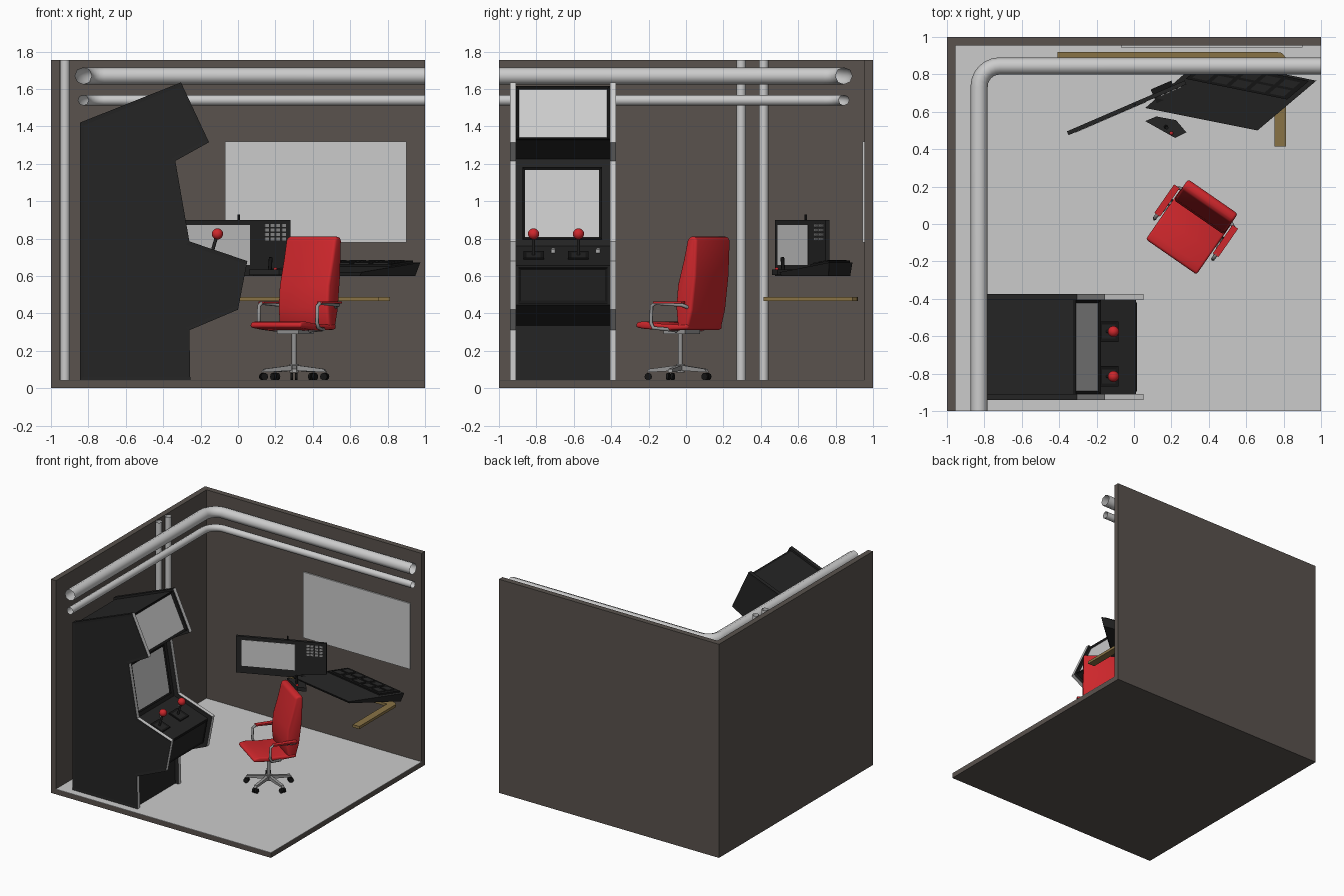
import bpy, bmesh, math
from mathutils import Matrix, Vector

if "Cube" in bpy.data.objects:
    bpy.data.objects.remove(bpy.data.objects["Cube"])

def mat(name, r, g, b):
    m = bpy.data.materials.new(name)
    m.diffuse_color = (r, g, b, 1)
    m.use_nodes = True
    m.node_tree.nodes["Principled BSDF"].inputs["Base Color"].default_value = m.diffuse_color
    return m

WALL = mat("wall_brown", .10, .085, .075)
BLACK = mat("black", .018, .018, .018)
DARK = mat("deep_black", .008, .008, .008)
RED = mat("red", .62, .02, .025)
WOOD = mat("wood", .25, .17, .06)
GREY = mat("light_grey", .6, .6, .6)
STEEL = mat("steel", .3, .3, .3)
I = Matrix.Identity(4)

def finish(bm, name, mats, M=I):
    bmesh.ops.recalc_face_normals(bm, faces=bm.faces)
    me = bpy.data.meshes.new(name)
    bm.to_mesh(me)
    bm.free()
    for m in mats:
        me.materials.append(m)
    ob = bpy.data.objects.new(name, me)
    bpy.context.collection.objects.link(ob)
    ob.matrix_world = M
    return ob

def prism(name, pts, axis, lo, hi, m, M=I, light_edges=(), inset=0):
    """Extrude a 2D profile along an axis."""
    bm = bmesh.new()
    put = {'x': lambda p, d: (d, p[0], p[1]), 'y': lambda p, d: (p[0], d, p[1]),
           'z': lambda p, d: (p[0], p[1], d)}[axis]
    a = [bm.verts.new(put(p, lo)) for p in pts]
    b = [bm.verts.new(put(p, hi)) for p in pts]
    caps = [bm.faces.new(a), bm.faces.new(b[::-1])]
    n = len(pts)
    for i in range(n):
        f = bm.faces.new((a[i], b[i], b[(i + 1) % n], a[(i + 1) % n]))
        f.material_index = 1 if i in light_edges else 0
    bmesh.ops.recalc_face_normals(bm, faces=bm.faces)
    if inset:
        for f in caps:
            bmesh.ops.inset_region(bm, faces=[f], thickness=inset, depth=-.002)
    return finish(bm, name, [m, GREY], M)

def box(name, x, y, z, m, M=I):
    return prism(name, [(x[0], y[0]), (x[1], y[0]), (x[1], y[1]), (x[0], y[1])], 'z', *z, m, M)

def tube(name, pts, r, m, M=I, res=2, caps=False):
    cu = bpy.data.curves.new(name, 'CURVE')
    cu.dimensions = '3D'
    cu.bevel_depth, cu.bevel_resolution, cu.use_fill_caps = r, res, caps
    s = cu.splines.new('POLY')
    s.points.add(len(pts) - 1)
    for p, c in zip(s.points, pts):
        p.co = (*c, 1)
    if m:
        cu.materials.append(m)
    ob = bpy.data.objects.new(name, cu)
    bpy.context.collection.objects.link(ob)
    ob.matrix_world = M
    bpy.ops.object.select_all(action='DESELECT')
    bpy.context.view_layer.objects.active = ob
    ob.select_set(True)
    bpy.ops.object.convert(target='MESH')
    return bpy.context.object

def ball(name, c, r, m):
    bm = bmesh.new()
    bmesh.ops.create_uvsphere(bm, u_segments=16, v_segments=10, radius=r)
    smooth(finish(bm, name, [m], Matrix.Translation(c)))

def smooth(ob, bevel=0):
    if bevel:
        md = ob.modifiers.new("round", 'BEVEL')
        md.width, md.segments, md.limit_method, md.angle_limit = bevel, 3, 'ANGLE', math.radians(50)
    for p in ob.data.polygons:
        p.use_smooth = True

# Room shell
box("floor_slab", (-1, 1), (-1, 1), (0, .04), WALL)
box("floor_surface", (-.955, 1), (-1, .955), (.04, .043), GREY)
box("left_wall", (-1, -.955), (-1, 1), (.04, 1.755), WALL)
box("back_wall", (-.955, 1), (.955, 1), (.04, 1.755), WALL)
box("wall_board", (-.07, .9), (.945, .955), (.78, 1.32), GREY)

# Pipes
for name, z, r in (("large_pipe", 1.67, .046), ("small_pipe", 1.54, .029)):
    k = .11
    bend = [(-.828 + k - k * math.cos(t), .845 - k + k * math.sin(t), z)
            for t in (i * math.pi / 12 for i in range(7))]
    tube(name, [(-.828, -1, z)] + bend + [(1, .845, z)], r, GREY)
for y in (.295, .415):
    tube("vertical_pipe", [(-.925, y, .04), (-.925, y, 1.755)], .026, GREY)

# Arcade cabinet sides and body
side = [(-.845, .043), (-.845, 1.42), (-.305, 1.635), (-.155, 1.315), (-.335, 1.215),
        (-.26, .785), (.05, .68), (0, .42), (-.26, .31), (-.255, .043)]
body = [(-.835, .043), (-.835, 1.405), (-.325, 1.61), (-.19, 1.325), (-.375, 1.225),
        (-.295, .76), (.01, .655), (-.03, .445), (-.29, .335), (-.285, .043)]
for y in (-.94, -.407):
    prism("cabinet_side", side, 'y', y, y + .032, BLACK, light_edges=range(2, 9), inset=.025)
prism("cabinet_body", body, 'y', -.908, -.407, BLACK)

def framed_panel(name, p0, p1, y0, y1, frame, depth, out, inner):
    """Slab on a sloped cabinet face with a recessed middle."""
    p0, p1 = Vector(p0), Vector(p1)
    d = (p1 - p0).normalized()
    n = Vector((-d.y, d.x))
    bm = bmesh.new()
    ring = lambda o: [bm.verts.new((q.x + n.x * o, y, q.y + n.y * o))
                      for q, y in ((p0, y0), (p1, y0), (p1, y1), (p0, y1))]
    a, b = ring(out), ring(-.004)
    front = bm.faces.new(a)
    for i in range(4):
        bm.faces.new((a[i], b[i], b[(i + 1) % 4], a[(i + 1) % 4]))
    bm.faces.new(b[::-1])
    bmesh.ops.recalc_face_normals(bm, faces=bm.faces)
    bmesh.ops.inset_region(bm, faces=[front], thickness=frame, depth=-depth)
    front.material_index = 1
    finish(bm, name, [DARK, inner])

framed_panel("marquee", (-.325, 1.61), (-.19, 1.325), -.908, -.407, .022, .012, .016, GREY)
framed_panel("game_screen", (-.367, 1.18), (-.301, .795), -.875, -.45, .02, .008, .012, GREY)
framed_panel("coin_door", (.008, .645), (-.028, .455), -.895, -.42, .02, .006, .008, BLACK)

# Joysticks and buttons
slope = lambda x: .76 - (x + .295) * .344
for y in (-.815, -.575):
    framed_panel("joystick_plate", (-.19, slope(-.19)), (-.085, slope(-.085)), y - .055, y + .055,
                 .025, .003, .01, BLACK)
    tube("joystick_stick", [(-.145, y, .705), (-.112, y, .82)], .009, BLACK, caps=True)
    ball("joystick_ball", (-.11, y, .825), .03, RED)
for y in (-.71, -.47):
    tube("button", [(-.2, y, .722), (-.192, y, .745)], .013, GREY, caps=True)

# Swivel chair
C = Matrix.Translation((.3, -.03, 0)) @ Matrix.Rotation(math.radians(-34.7), 4, 'Z')
smooth(prism("chair_seat", [(-.18, .325), (-.175, .352), (-.13, .358), (-.03, .345), (.1, .34), (.16, .345),
                            (.16, .315), (0, .308), (-.13, .318)], 'x', -.165, .165, RED, C), .012)
smooth(prism("chair_back", [(.09, .33), (.08, .43), (.09, .55), (.13, .69), (.155, .80), (.175, .81), (.205, .81),
                            (.215, .79), (.207, .6), (.185, .42), (.155, .31), (.1, .315)],
             'x', -.162, .162, RED, C), .015)
for s in (-1, 1):
    x = .19 * s
    tube("chair_arm", [(.15 * s, .16, .43), (x, .14, .445), (x, -.03, .455), (x, -.055, .44), (x, -.06, .35),
                       (x, -.045, .322), (.17 * s, .03, .315), (.08 * s, .03, .308)], .01, STEEL, C)
    box("arm_pad", (x - .018, x + .018), (-.035, .15), (.452, .464), RED, C)
tube("chair_column", [(0, 0, .085), (0, 0, .31)], .013, STEEL, C, 3, True)
box("seat_plate", (-.07, .07), (-.06, .08), (.29, .31), STEEL, C)
tube("chair_hub", [(0, 0, .085), (0, 0, .13)], .024, STEEL, C, 3, True)
for i in range(5):
    L = Matrix.Translation((.3, -.03, 0)) @ Matrix.Rotation(math.radians(72 * i - 90), 4, 'Z')
    prism("chair_leg", [(0, .095), (0, .125), (.17, .103), (.18, .085)], 'y', -.012, .012, STEEL, L)
    for s in (-.012, .012):
        tube("caster", [(.172, s - .007, .062), (.172, s + .007, .062)], .02, DARK, L, 3, True)

# Wooden desk rail
prism("desk_rail", [(-.41, .92), (.76, .92), (.79, .915), (.812, .89), (.812, .415), (.752, .415),
                    (.752, .86), (-.41, .86)], 'z', .467, .489, WOOD)

# Desk console: sloped tray, raised keys
A, B, Cc, D = (Vector(p) for p in ((.06, .62), (.66, .50), (.975, .766), (.37, .89)))
spot = lambda u, v: (A.lerp(B, u)).lerp(D.lerp(Cc, u), v)
top = lambda v: .62 + .052 * v

def console_block(name, u0, u1, v0, v1, h, m, base=None, shrink=0):
    bm = bmesh.new()
    uv = ((u0, v0), (u1, v0), (u1, v1), (u0, v1))
    t = [bm.verts.new((*spot(u, v), top(v) + h)) for u, v in uv]
    s = 1 - shrink
    b = [bm.verts.new((*spot(.5 + (u - .5) * s, .5 + (v - .5) * s), base or top(v) - .004)) for u, v in uv]
    bm.faces.new(t)
    bm.faces.new(b[::-1])
    for i in range(4):
        bm.faces.new((t[i], b[i], b[(i + 1) % 4], t[(i + 1) % 4]))
    finish(bm, name, [m])

console_block("console_tray", 0, 1, 0, 1, 0, BLACK, .6, .06)
console_block("console_ridge", .05, .95, .6, .97, .012, DARK)
for i in range(5):
    for v in (.64, .8):
        console_block("console_key", .09 + i * .17, .22 + i * .17, v, v + .12, .018, BLACK)

# Upright desk monitor with keypad
P = Matrix.Translation((-.35, .475, 0)) @ Matrix.Rotation(math.atan2(.272, .63), 4, 'Z')
box("monitor_case", (0, .686), (0, .022), (.6, .9), BLACK, P)
box("monitor_screen", (.04, .45), (-.003, .002), (.66, .872), GREY, P)
for i in range(4):
    for j in range(4):
        x, z = .535 + i * .033, .79 + j * .024
        box("keypad_key", (x, x + .023), (-.006, .002), (z, z + .016), STEEL, P)
box("monitor_stand", (.5, .62), (-.03, .05), (.6, .63), DARK, P)
box("antenna", (.385, .395), (.006, .016), (.9, .93), DARK, P)

# Desk controller pad
prism("control_pad", [(.06, .55), (.12, .575), (.225, .555), (.28, .49), (.22, .46)], 'z', .605, .635, BLACK)
tube("control_stick", [(.17, .52, .63), (.175, .515, .7)], .01, DARK, caps=True)
ball("control_button", (.2, .485, .637), .01, RED)
